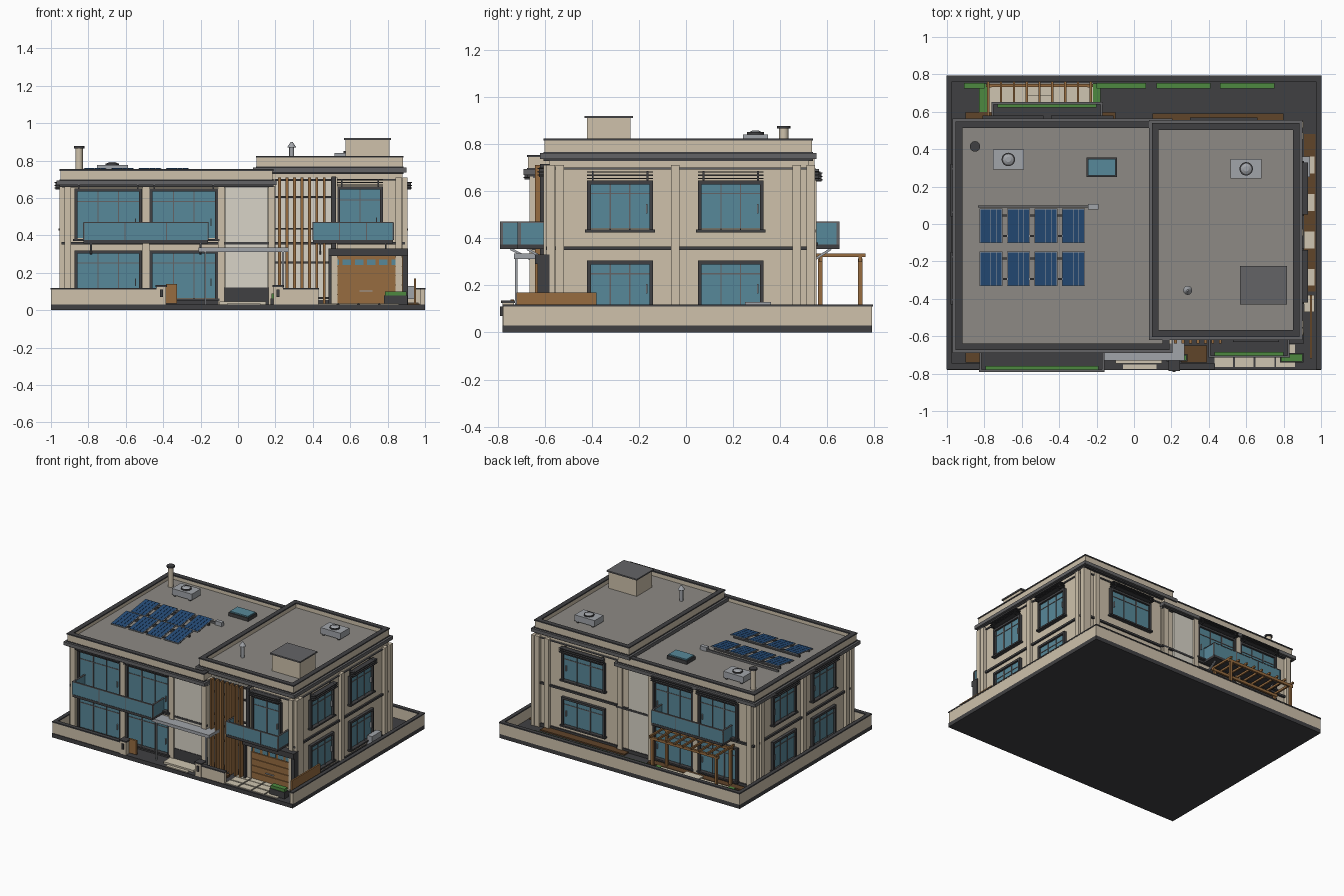
import bpy, bmesh, math
from mathutils import Matrix, Vector

if "Cube" in bpy.data.objects:
    bpy.data.objects.remove(bpy.data.objects["Cube"])


def material(name, r, g, b):
    m = bpy.data.materials.new(name)
    m.diffuse_color = [(c / 255) ** 2.2 for c in (r, g, b)] + [1]
    m.use_nodes = True
    m.node_tree.nodes["Principled BSDF"].inputs["Base Color"].default_value = m.diffuse_color
    return m


WALL = material("beige_wall", 205, 192, 170)
PALE = material("pale_panel", 215, 210, 198)
DARK = material("charcoal", 66, 66, 68)
TRIM = material("grey_trim", 100, 100, 102)
ROOF = material("roof_grey", 140, 137, 132)
METAL = material("light_metal", 160, 163, 168)
GLASS = material("teal_glass", 88, 135, 152)
WOOD = material("wood", 150, 108, 66)
SOIL = material("soil", 96, 70, 46)
GREEN = material("hedge", 78, 135, 66)
SOLAR = material("solar_blue", 42, 78, 120)
STONE = material("paving", 205, 196, 175)


def finish(name, bm, mat):
    me = bpy.data.meshes.new(name)
    bm.to_mesh(me)
    bm.free()
    me.materials.append(mat)
    ob = bpy.data.objects.new(name, me)
    bpy.context.collection.objects.link(ob)
    return ob


def boxes(name, mat, *items):
    """One object from boxes (x0, x1, y0, y1, z0, z1)."""
    bm = bmesh.new()
    for x0, x1, y0, y1, z0, z1 in items:
        m = Matrix.Translation(((x0 + x1) / 2, (y0 + y1) / 2, (z0 + z1) / 2)) @ \
            Matrix.Diagonal((abs(x1 - x0), abs(y1 - y0), abs(z1 - z0), 1))
        bmesh.ops.create_cube(bm, size=1, matrix=m)
    return finish(name, bm, mat)


def cone(name, mat, x, y, z0, z1, r0, r1=None):
    bm = bmesh.new()
    bmesh.ops.create_cone(bm, cap_ends=True, segments=20, radius1=r0, radius2=r0 if r1 is None else r1,
                          depth=z1 - z0, matrix=Matrix.Translation((x, y, (z0 + z1) / 2)))
    ob = finish(name, bm, mat)
    for p in ob.data.polygons:
        p.use_smooth = len(p.vertices) < 5
    return ob


def beam(name, mat, pairs, t):
    """Square bars between pairs of points."""
    bm = bmesh.new()
    for a, b in pairs:
        a, b = Vector(a), Vector(b)
        m = Matrix.Translation((a + b) / 2) @ (b - a).to_track_quat('Z', 'Y').to_matrix().to_4x4() @ \
            Matrix.Diagonal((t, t, (b - a).length, 1))
        bmesh.ops.create_cube(bm, size=1, matrix=m)
    finish(name, bm, mat)


def ring(x0, x1, y0, y1, z0, z1, t):
    return [(x0, x1, y0, y0 + t, z0, z1), (x0, x1, y1 - t, y1, z0, z1),
            (x0, x0 + t, y0 + t, y1 - t, z0, z1), (x1 - t, x1, y0 + t, y1 - t, z0, z1)]


# facade planes: (axis, position, outward sign)
FL, FR = ('y', -0.64, -1), ('y', -0.58, -1)
BL, BR = ('y', 0.53, 1), ('y', 0.52, 1)
LS, RS = ('x', -0.93, -1), ('x', 0.88, 1)


def on(face, u0, u1, d0, d1, z0, z1):
    """Box on a facade: u along it, d outward from it."""
    ax, p, s = face
    a, b = sorted((p + s * d0, p + s * d1))
    return (u0, u1, a, b, z0, z1) if ax == 'y' else (a, b, u0, u1, z0, z1)


def window(name, f, u0, u1, z0, z1, panes=3, shade=False):
    t = 0.016
    boxes(name + "_glass", GLASS, on(f, u0 + t, u1 - t, 0, 0.008, z0 + t, z1 - t))
    boxes(name + "_frame", DARK, on(f, u0, u0 + t, 0, 0.022, z0, z1), on(f, u1 - t, u1, 0, 0.022, z0, z1),
          on(f, u0, u1, 0, 0.022, z1 - t, z1), on(f, u0 - .008, u1 + .008, 0, 0.03, z0, z0 + t * .7))
    w = (u1 - u0 - 2 * t) / panes
    bars = [on(f, u0 + t + i * w - .003, u0 + t + i * w + .003, 0, 0.013, z0, z1) for i in range(1, panes)]
    zt = z1 - (z1 - z0) * 0.25
    boxes(name + "_mullions", TRIM, *bars, on(f, u0 + t, u1 - t, 0, 0.011, zt - .003, zt + .003))
    boxes(name + "_handle", METAL, on(f, u1 - .35 * w, u1 - .35 * w + .006, 0.008, 0.02, z0 + .08, z0 + .12))
    if shade:
        boxes(name + "_louvres", DARK, *[on(f, u0, u1, 0.012, 0.05, z1 + .006 + .014 * i, z1 + .011 + .014 * i)
                                         for i in range(3)],
              *[on(f, u, u + .008, 0, 0.045, z1, z1 + .04) for u in (u0 + .02, u1 - .028)])


# plot, ground and boundary wall
boxes("ground_slab", DARK, (-1, 1, -.78, .79, 0, .03))
runs = [(-1, -.43, -.775, -.75), (.24, .43, -.775, -.75), (-1, 1, .765, .79),
        (-1, -.975, -.75, .765), (.975, 1, -.775, .765)]
boxes("boundary_wall", WALL, *[r + (.03, .11) for r in runs])
boxes("boundary_coping", DARK, *[(a - .002, b + .002, c - .003, d + .003, .11, .119) for a, b, c, d in runs])
for i, x in enumerate((-.41, .215)):
    boxes(f"gate_pillar_{i}", WALL, (x - .025, x + .025, -.78, -.73, .03, .125))
    boxes(f"gate_pillar_cap_{i}", DARK, (x - .03, x + .03, -.785, -.725, .125, .135))
    boxes(f"pillar_lamp_{i}", DARK, (x - .008, x + .008, -.79, -.78, .07, .11))
boxes("open_gate_leaf", WOOD, (-.385, -.325, -.745, -.73, .035, .14))
boxes("sliding_gate", WOOD, (.94, .952, -.72, -.38, .03, .17))

# house masses, plinth and floor bands
boxes("left_block", WALL, (-.93, .2, -.64, .53, .03, .70))
boxes("right_block", WALL, (.12, .88, -.58, .52, .03, .77))
boxes("plinth", DARK, (-.94, .2, -.65, .54, .03, .055), (.12, .89, -.59, .53, .03, .055))
boxes("floor_band", DARK, (-.945, .2, -.655, .545, .35, .365), (.2, .893, -.595, .533, .35, .365))
boxes("upper_band", TRIM, (-.94, .2, -.65, .54, .655, .662), (.2, .89, -.59, .53, .692, .70))
for s, f, us in [("front_left", FL, (-.91, -.492, -.09, .18)), ("back_left", BL, (-.91, -.465, -.09)),
                 ("front_right", FR, (.515, .86)), ("back_right", BR, (.17, .78, .86)),
                 ("left", LS, (-.62, -.56, -.05, .45, .51))]:
    boxes(s + "_pilasters", WALL, *[on(f, u - .018, u + .018, 0, .025, .03, .665 if 'right' not in s else .71)
                                    for u in us])
boxes("right_pilasters", WALL, *[on(RS, u - .018, u + .018, 0, .025, .03, .71)
                                 for u in (-.575, -.535, -.045, .47, .53)])


# stepped roofs with cornice, parapet, coping and deck
def roof(name, x0, x1, y0, y1, zc, zp, deck):
    boxes(name + "_cornice", TRIM, (x0 - .02, x1 + .02, y0 - .02, y1 + .02, zc, zc + .025))
    boxes(name + "_soffit", DARK, (x0 - .004, x1 + .004, y0 - .004, y1 + .004, zc - .01, zc + .03))
    boxes(name + "_parapet", WALL, *ring(x0, x1, y0, y1, zc + .025, zp, .028))
    boxes(name + "_coping", DARK, *ring(x0 - .004, x1 + .004, y0 - .004, y1 + .004, zp, zp + .009, .036))
    boxes(name + "_deck", ROOF, (x0 + .02, x1 - .02, y0 + .02, y1 - .02, zc + .01, deck))


roof("left_roof", -.95, .185, -.67, .545, .668, .745, .72)
roof("right_roof", .1, .882, -.6, .535, .737, .815, .785)

# windows on all sides
for z0, z1, lv in ((.05, .32, "lower"), (.37, .65, "upper")):
    up = lv == "upper"
    for i, (a, b) in enumerate(((-.875, -.512), (-.472, -.108))):
        window(f"front_{lv}_window_{i}", FL, a, b, z0, z1, 3, up)
    for i, (a, b) in enumerate(((-.81, -.485), (-.445, -.11))):
        window(f"back_{lv}_window_{i}", BL, a, b, z0, z1 - .01, 3, up)
    za, zb = (.425, .645) if up else (.085, .305)
    window(f"back_{lv}_window_2", BR, .3, .66, za, zb, 3, up)
    for i, c in enumerate((-.28, .19)):
        window(f"right_{lv}_window_{i}", RS, c - .14, c + .14, za, zb, 3, up)
        window(f"left_{lv}_window_{i}", LS, c - .15, c + .13, za, zb, 3, up)
window("front_bedroom_window", FR, .53, .775, .375, .66, 2, True)

# smooth entrance panels
boxes("entrance_panel", PALE, on(FL, -.07, .16, 0, .012, .12, .655))
boxes("entrance_base", DARK, on(FL, -.1, .2, 0, .016, .03, .12))
boxes("back_panel", PALE, on(BL, -.07, .1, 0, .012, .06, .655))
boxes("entrance_canopy", METAL, (-.21, .27, -.73, -.6, .312, .335))
boxes("canopy_posts", METAL, (-.18, -.17, -.725, -.715, .03, .312), (.235, .245, -.725, -.715, .03, .312))

# timber fin screen
boxes("screen_glazing", PALE, on(FR, .2, .5, 0, .006, .05, .71))
boxes("timber_fins", WOOD, *[on(FR, .215 + .04 * i, .229 + .04 * i, .025, .06, .035, .71) for i in range(7)])
boxes("screen_rails", DARK, *[on(FR, .2, .5, .012, .026, z, z + .01) for z in (.06, .25, .43, .6, .69)])
boxes("screen_post", DARK, on(FR, .5, .525, 0, .04, .3, .715))

# garage
boxes("garage_door", WOOD, *[on(FR, .5, .88, 0, .02, .036 + .05 * i, .082 + .05 * i) for i in range(5)],
      on(FR, .5, .88, 0, .014, .035, .29))
boxes("garage_lights", GLASS, *[on(FR, .495 + .065 * i, .54 + .065 * i, .015, .024, .24, .27) for i in range(6)])
boxes("garage_frame", DARK, on(FR, .485, .91, 0, .06, .29, .33), on(FR, .88, .91, 0, .05, .03, .29),
      on(FR, .485, .5, 0, .05, .03, .29))
boxes("garage_handle", METAL, on(FR, .65, .72, .02, .028, .1, .106))


# glass balconies with brackets
def balcony(name, f, u0, u1, d):
    boxes(name + "_floor", DARK, on(f, u0, u1, 0, d, .355, .374))
    boxes(name + "_glass", GLASS, on(f, u0, u1, d - .01, d - .002, .374, .465),
          on(f, u0, u0 + .008, 0, d, .374, .465), on(f, u1 - .008, u1, 0, d, .374, .465))
    boxes(name + "_rail", TRIM, on(f, u0, u1, d - .012, d, .465, .471), on(f, u0 - .002, u0 + .01, 0, d, .465, .471),
          on(f, u1 - .01, u1 + .002, 0, d, .465, .471))
    n = 3
    boxes(name + "_posts", TRIM, *[on(f, u - .003, u + .003, d - .014, d, .374, .465)
                                   for u in [u0 + (u1 - u0) * i / n for i in range(n + 1)]])
    boxes(name + "_planting", GREEN, on(f, u0 + .03, u1 - .03, d - .03, d - .013, .374, .41))
    y = lambda k: f[1] + f[2] * k
    beam(name + "_brackets", METAL, [((u, y(0), .30), (u, y(d * .7), .355)) for u in (u0 + .04, u1 - .04)], .01)


balcony("front_balcony", FL, -.825, -.16, .15)
balcony("garage_balcony", FR, .4, .83, .135)
balcony("back_balcony", BL, -.76, -.17, .122)

# back pergola and patio
boxes("pergola_posts", WOOD, *[(x - .009, x + .009, y - .009, y + .009, .03, .315)
                               for x in (-.77, -.24) for y in (.57, .74)])
boxes("pergola_beams", WOOD, (-.79, -.22, .565, .58, .3, .32), (-.79, -.22, .733, .748, .3, .32))
boxes("pergola_rafters", WOOD, *[(-.785 + .0685 * i, -.773 + .0685 * i, .545, .763, .32, .335) for i in range(9)])
boxes("patio", STONE, (-.78, -.22, .56, .75, .03, .036))
boxes("lawn", GREEN, (-.83, -.785, .6, .75, .03, .04), (-.22, -.18, .6, .75, .03, .04))
boxes("patio_table", STONE, (-.58, -.44, .62, .69, .06, .07), (-.53, -.49, .64, .67, .036, .06))

# planting and paving
boxes("back_hedges", GREEN, *[(a, b, .725, .755, .03, .1) for a, b in
                              ((-.91, -.8), (-.2, .065), (.12, .41), (.46, .75))])
boxes("soil_beds", SOIL, (-.9, -.1, .55, .6, .03, .04), (.1, .8, .53, .59, .03, .04), (.25, .39, -.74, -.65, .03, .045),
      (.91, .97, -.36, .48, .03, .036), (-.9, -.45, -.74, -.67, .03, .04))
boxes("side_stones", STONE, *[(.91, .965, y, y + .09, .036, .042) for y in (-.47, -.33, -.13, .07, .27)])
boxes("driveway_tiles", STONE, *[(.43 + .11 * i, .53 + .11 * i, y, y + .055, .03, .036)
                                 for i in range(4) for y in (-.765, -.7, -.64)])
boxes("entrance_path", STONE, (-.1, .15, -.745, -.66, .03, .045), (-.06, .12, -.775, -.75, .03, .036))
boxes("front_shrub", GREEN, (.785, .9, -.735, -.695, .075, .1), (.18, .28, -.73, -.7, .06, .09))
boxes("front_planter", DARK, (.78, .905, -.74, -.69, .03, .078), (.175, .285, -.735, -.695, .03, .062))
boxes("side_air_unit", METAL, (.9, .94, .25, .36, .06, .13))

# rooftop equipment
for n, x, y, z in (("left", -.672, .345, .72), ("right", .6, .295, .785)):
    boxes(n + "_air_unit", METAL, (x - .083, x + .083, y - .053, y + .053, z + .01, z + .056))
    boxes(n + "_air_feet", DARK, (x - .07, x - .055, y - .05, y + .05, z, z + .01),
          (x + .055, x + .07, y - .05, y + .05, z, z + .01))
    cone(n + "_fan_ring", DARK, x, y, z + .056, z + .065, .036)
    cone(n + "_fan_hub", METAL, x, y, z + .065, z + .072, .028, .014)
cone("chimney", WALL, -.85, .415, .72, .865, .02)
cone("chimney_cap", DARK, -.85, .415, .865, .877, .028)
cone("vent_pipe", METAL, .287, -.355, .785, .87, .013)
cone("vent_cowl", METAL, .287, -.355, .87, .9, .024, .005)
boxes("skylight_curb", DARK, (-.255, -.09, .25, .355, .72, .745))
boxes("skylight_glass", GLASS, (-.247, -.098, .258, .347, .745, .754))
boxes("roof_hatch_house", WALL, (.575, .81, -.42, -.235, .785, .91))
boxes("roof_hatch_cap", TRIM, (.567, .818, -.43, -.225, .91, .92))

# tilted solar panels
for r, y in enumerate((-.24, -.01)):
    for c in range(4):
        x = -.765 + .147 * c
        parts = [boxes(f"solar_frame_{r}{c}", METAL, (-.061, .061, -.093, .093, -.003, .003)),
                 boxes(f"solar_cells_{r}{c}", SOLAR, *[(-.057 + .029 * i, -.03 + .029 * i, -.089, .089, 0, .005)
                                                       for i in range(4)])]
        for p in parts:
            p.location, p.rotation_euler = (x, y, .742), (math.radians(8), 0, 0)
    boxes(f"solar_rails_{r}", DARK, (-.82, -.27, y + .05, y + .06, .72, .744), (-.82, -.27, y - .06, y - .05, .72, .731))
boxes("solar_conduit", TRIM, (-.835, -.245, .088, .1, .72, .735))
boxes("solar_inverter", METAL, (-.245, -.19, .078, .106, .72, .75))
